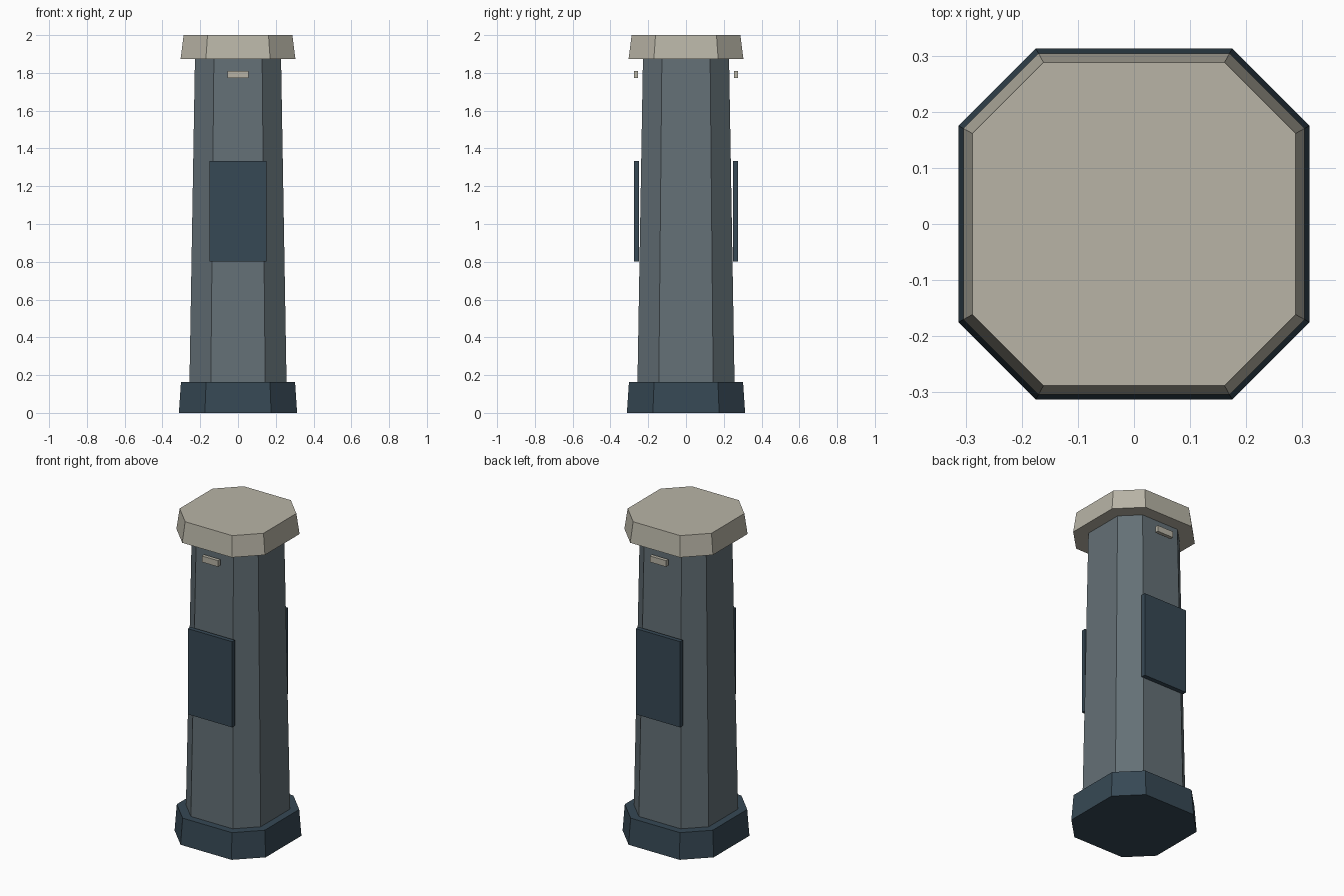
import bpy
import bmesh

cube = bpy.data.objects.get("Cube")
if cube:
    bpy.data.objects.remove(cube, do_unlink=True)


def make_material(name, rgb):
    mat = bpy.data.materials.new(name)
    mat.use_nodes = True
    mat.diffuse_color = (*rgb, 1)
    mat.node_tree.nodes["Principled BSDF"].inputs["Base Color"].default_value = (*rgb, 1)
    return mat


slate = make_material("slate grey", (0.127, 0.162, 0.181))
navy = make_material("dark blue grey", (0.037, 0.065, 0.089))
stone = make_material("warm stone", (0.479, 0.456, 0.381))


def add_object(name, bm, mat):
    bmesh.ops.recalc_face_normals(bm, faces=bm.faces)
    mesh = bpy.data.meshes.new(name)
    bm.to_mesh(mesh)
    bm.free()
    mesh.materials.append(mat)
    obj = bpy.data.objects.new(name, mesh)
    bpy.context.collection.objects.link(obj)
    return obj


def octagon(half, z):
    """Square of the given half width with cut corners."""
    c = half * 0.56
    return [(half, -c, z), (half, c, z), (c, half, z), (-c, half, z),
            (-half, c, z), (-half, -c, z), (-c, -half, z), (c, -half, z)]


def tapered_block(name, z0, half0, z1, half1, mat):
    bm = bmesh.new()
    low = [bm.verts.new(p) for p in octagon(half0, z0)]
    high = [bm.verts.new(p) for p in octagon(half1, z1)]
    bm.faces.new(low)
    bm.faces.new(high)
    for i in range(8):
        j = (i + 1) % 8
        bm.faces.new((low[i], low[j], high[j], high[i]))
    return add_object(name, bm, mat)


def box(name, centre, size, mat):
    bm = bmesh.new()
    bmesh.ops.create_cube(bm, size=1)
    bmesh.ops.scale(bm, vec=size, verts=bm.verts)
    bmesh.ops.translate(bm, vec=centre, verts=bm.verts)
    return add_object(name, bm, mat)


# Base, shaft and cap
tapered_block("base", 0, 0.313, 0.163, 0.302, navy)
tapered_block("shaft", 0.163, 0.257, 1.873, 0.228, slate)
tapered_block("cap", 1.873, 0.304, 2.0, 0.288, stone)

# Panels and small bars on front and back
for side, sign in (("front", -1), ("back", 1)):
    box(side + "_panel", (0, sign * 0.262, 1.068), (0.304, 0.027, 0.532), navy)
    box(side + "_bar", (0, sign * 0.264, 1.792), (0.112, 0.022, 0.038), stone)
